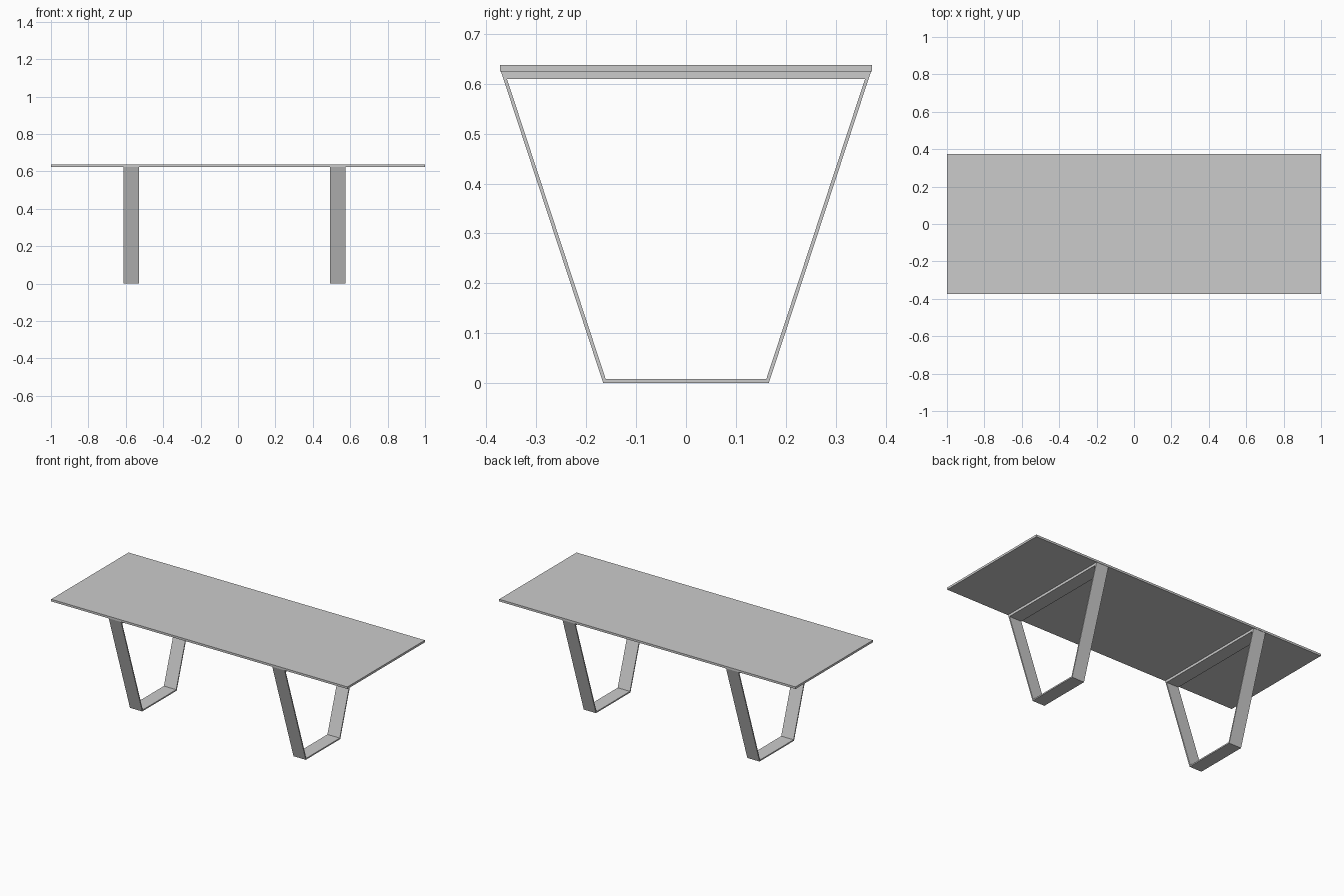
import bpy, bmesh

if "Cube" in bpy.data.objects:
    bpy.data.objects.remove(bpy.data.objects["Cube"])

TOP_Z, UNDER_Z = 0.638, 0.625


def make_object(name, bm):
    bmesh.ops.recalc_face_normals(bm, faces=bm.faces)
    mesh = bpy.data.meshes.new(name)
    bm.to_mesh(mesh)
    bm.free()
    obj = bpy.data.objects.new(name, mesh)
    bpy.context.collection.objects.link(obj)
    return obj


def slab(name, size, centre):
    bm = bmesh.new()
    bmesh.ops.create_cube(bm, size=1)
    bmesh.ops.scale(bm, vec=size, verts=bm.verts)
    bmesh.ops.translate(bm, vec=centre, verts=bm.verts)
    return make_object(name, bm)


def trapezoid_leg(name, x0, x1):
    # closed flat-bar frame: outer and inner outlines in the yz plane
    outer = [(-0.166, 0), (0.166, 0), (0.371, UNDER_Z), (-0.371, UNDER_Z)]
    inner = [(-0.161, 0.008), (0.161, 0.008), (0.359, 0.61), (-0.359, 0.61)]
    bm = bmesh.new()
    o = [bm.verts.new((x0, y, z)) for y, z in outer]
    n = [bm.verts.new((x0, y, z)) for y, z in inner]
    faces = [bm.faces.new((o[i], o[(i + 1) % 4], n[(i + 1) % 4], n[i]))
             for i in range(4)]
    # extrude the ring to the bar width
    ext = bmesh.ops.extrude_face_region(bm, geom=faces, use_keep_orig=True)
    verts = [g for g in ext["geom"] if isinstance(g, bmesh.types.BMVert)]
    bmesh.ops.translate(bm, vec=(x1 - x0, 0, 0), verts=verts)
    return make_object(name, bm)


# table top
slab("table_top", (2, 0.746, TOP_Z - UNDER_Z), (0, 0, (TOP_Z + UNDER_Z) / 2))

# leg frames
trapezoid_leg("left_leg_frame", -0.613, -0.53)
trapezoid_leg("right_leg_frame", 0.491, 0.574)
